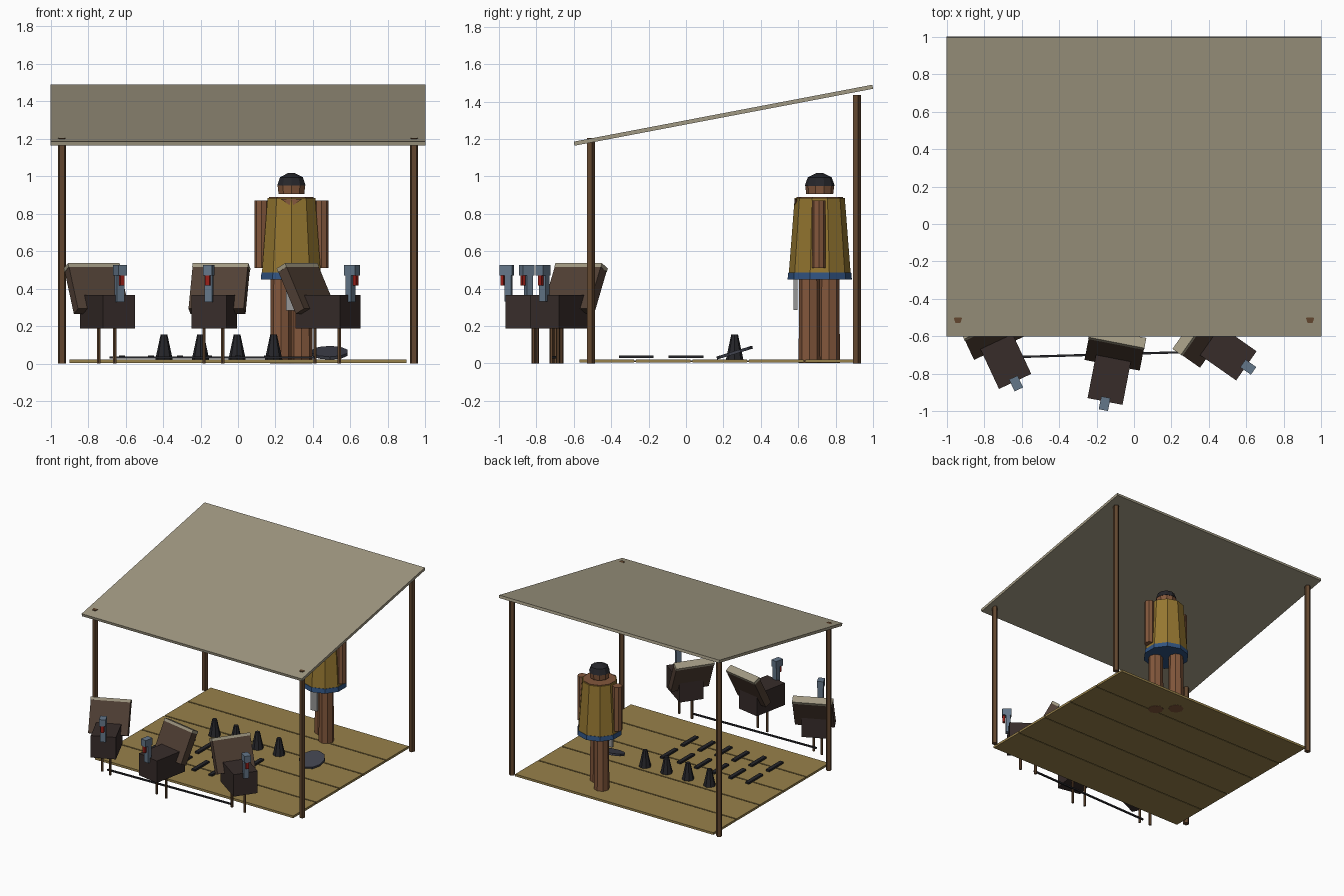
import bpy, bmesh
from math import radians, atan2, pi
from mathutils import Matrix, Vector, Euler

if "Cube" in bpy.data.objects:
    bpy.data.objects.remove(bpy.data.objects["Cube"])


def mat(name, r, g, b):
    m = bpy.data.materials.new(name)
    m.diffuse_color = (*[(c / 255) ** 2.2 for c in (r, g, b)], 1)
    m.use_nodes = True
    m.node_tree.nodes["Principled BSDF"].inputs["Base Color"].default_value = m.diffuse_color
    return m


CANVAS = mat("canvas", 160, 152, 130)
WOOD = mat("post_wood", 98, 72, 50)
PLANK = mat("plank", 150, 128, 76)
SEAM = mat("seam", 84, 70, 38)
SKIN = mat("skin", 130, 88, 62)
CLOTH = mat("mustard_cloth", 148, 118, 52)
BLUE = mat("blue_cloth", 52, 84, 128)
BLACK = mat("black", 42, 42, 46)
SLATE = mat("slate", 66, 68, 78)
DARK = mat("dark_body", 58, 48, 46)
BROWN = mat("brown_panel", 82, 66, 56)
STEEL = mat("steel", 100, 118, 136)
RED = mat("red", 150, 36, 30)
GREY = mat("grey", 150, 150, 150)
I = Matrix()


def finish(name, bm, m, matrix):
    me = bpy.data.meshes.new(name)
    bm.to_mesh(me)
    bm.free()
    me.materials.append(m)
    ob = bpy.data.objects.new(name, me)
    ob.matrix_world = matrix
    bpy.context.collection.objects.link(ob)
    return ob


def box(name, size, loc, m, rot=(0, 0, 0), base=I):
    bm = bmesh.new()
    bmesh.ops.create_cube(bm, size=1)
    bmesh.ops.scale(bm, vec=size, verts=bm.verts)
    return finish(name, bm, m, base @ Matrix.Translation(loc) @ Euler(rot).to_matrix().to_4x4())


def cone(name, n, r1, r2, z0, z1, x, y, m, rot=(0, 0, 0), base=I):
    bm = bmesh.new()
    bmesh.ops.create_cone(bm, cap_ends=True, segments=n, radius1=r1, radius2=r2, depth=z1 - z0)
    return finish(name, bm, m, base @ Matrix.Translation((x, y, (z0 + z1) / 2)) @ Euler(rot).to_matrix().to_4x4())


# sloping roof and its four posts
slope = atan2(0.305, 1.6)
box("roof", (2, 1.625, 0.022), (0, 0.2, 1.327), CANVAS, (slope, 0, 0))
for side, x in (("left", -0.94), ("right", 0.94)):
    cone("front_post_" + side, 5, 0.023, 0.023, 0, 1.205, x, -0.51, WOOD)
    cone("back_post_" + side, 5, 0.023, 0.023, 0, 1.435, x, 0.912, WOOD)

# plank floor with recessed seams
for i in range(5):
    box("floor_plank", (1.8, 0.292, 0.018), (0, -0.424 + 0.302 * i, 0.013), PLANK)
    if i < 4:
        box("floor_seam", (1.79, 0.012, 0.01), (0, -0.273 + 0.302 * i, 0.012), SEAM)

# row of black cones, tilted dish and two rows of bars
for i in range(4):
    cone("floor_cone", 8, 0.047, 0.018, 0.02, 0.155, -0.395 + 0.195 * i, 0.26, BLACK)
cone("tilted_dish", 10, 0.1, 0.1, 0.05, 0.066, 0.49, 0.26, SLATE, (radians(17), 0, 0))
for i in range(6):
    for y in (-0.265, 0):
        box("floor_bar", (0.032, 0.185, 0.015), (-0.62 + 0.155 * i, y, 0.036), BLACK)

# standing figure
X, Y = 0.285, 0.715
cone("left_leg", 8, 0.058, 0.055, 0.002, 0.48, X + 0.055, Y - 0.055, SKIN)
cone("right_leg", 8, 0.058, 0.055, 0.002, 0.48, X - 0.055, Y + 0.05, SKIN)
cone("blue_hem", 10, 0.172, 0.168, 0.45, 0.487, X, Y, BLUE)
cone("jacket", 10, 0.165, 0.134, 0.487, 0.885, X, Y, CLOTH)
cone("shoulders", 10, 0.125, 0.125, 0.86, 0.89, X, Y, SKIN)
for s in (-1, 1):
    cone("arm", 8, 0.037, 0.037, 0.51, 0.872, X + s * 0.16, Y - 0.005, SKIN)
neckline = cone("neckline", 3, 0.045, 0.045, 0.86, 0.872, X, Y - 0.128, SKIN, (pi / 2, 0, pi))
neckline.scale = (1.5, 0.6, 1)
neckline.rotation_euler = (pi / 2, pi, 0)
box("hanging_cloth", (0.06, 0.022, 0.2), (X, Y - 0.13, 0.385), GREY)
cone("head", 10, 0.072, 0.078, 0.905, 0.955, X, Y, SKIN)
cone("hair_lower", 10, 0.08, 0.064, 0.95, 0.995, X, Y, BLACK)
cone("hair_top", 10, 0.064, 0.02, 0.995, 1.017, X, Y, BLACK)

# three stands: body, leaning back panel, steel post with red lever, two thin legs
tilt = radians(-27)
for x, y, a, spread in ((-0.696, -0.709, 25, 0.043), (-0.127, -0.805, -11, 0.05), (0.481, -0.674, 55, 0.065)):
    base = Matrix.Translation((x, y, 0)) @ Matrix.Rotation(radians(a), 4, "Z")
    box("stand_body", (0.19, 0.29, 0.18), (0, 0, 0.277), DARK, base=base)
    panel = base @ Matrix.Translation((0, 0.14, 0.4)) @ Matrix.Rotation(tilt, 4, "X")
    box("back_panel", (0.3, 0.06, 0.25), (0, 0, -0.01), BROWN, base=panel)
    box("panel_cap", (0.304, 0.062, 0.022), (0, 0, 0.126), CANVAS, base=panel)
    box("steel_post", (0.042, 0.036, 0.16), (0, -0.147, 0.41), STEEL, base=base)
    box("steel_head", (0.05, 0.07, 0.055), (0, -0.157, 0.498), STEEL, base=base)
    box("red_lever", (0.024, 0.018, 0.055), (0, -0.18, 0.445), RED, base=base)
    for s in (-1, 1):
        cone("stand_leg", 6, 0.01, 0.01, 0, 0.2, x + s * spread - 0.005, y - s * 0.01, WOOD)

# cable along the ground joining the stands
p, q = Vector((-0.685, -0.712, 0.033)), Vector((0.41, -0.68, 0.033))
d = q - p
box("ground_cable", (d.length, 0.012, 0.012), (p + q) / 2, BLACK, (0, 0, atan2(d.y, d.x)))
